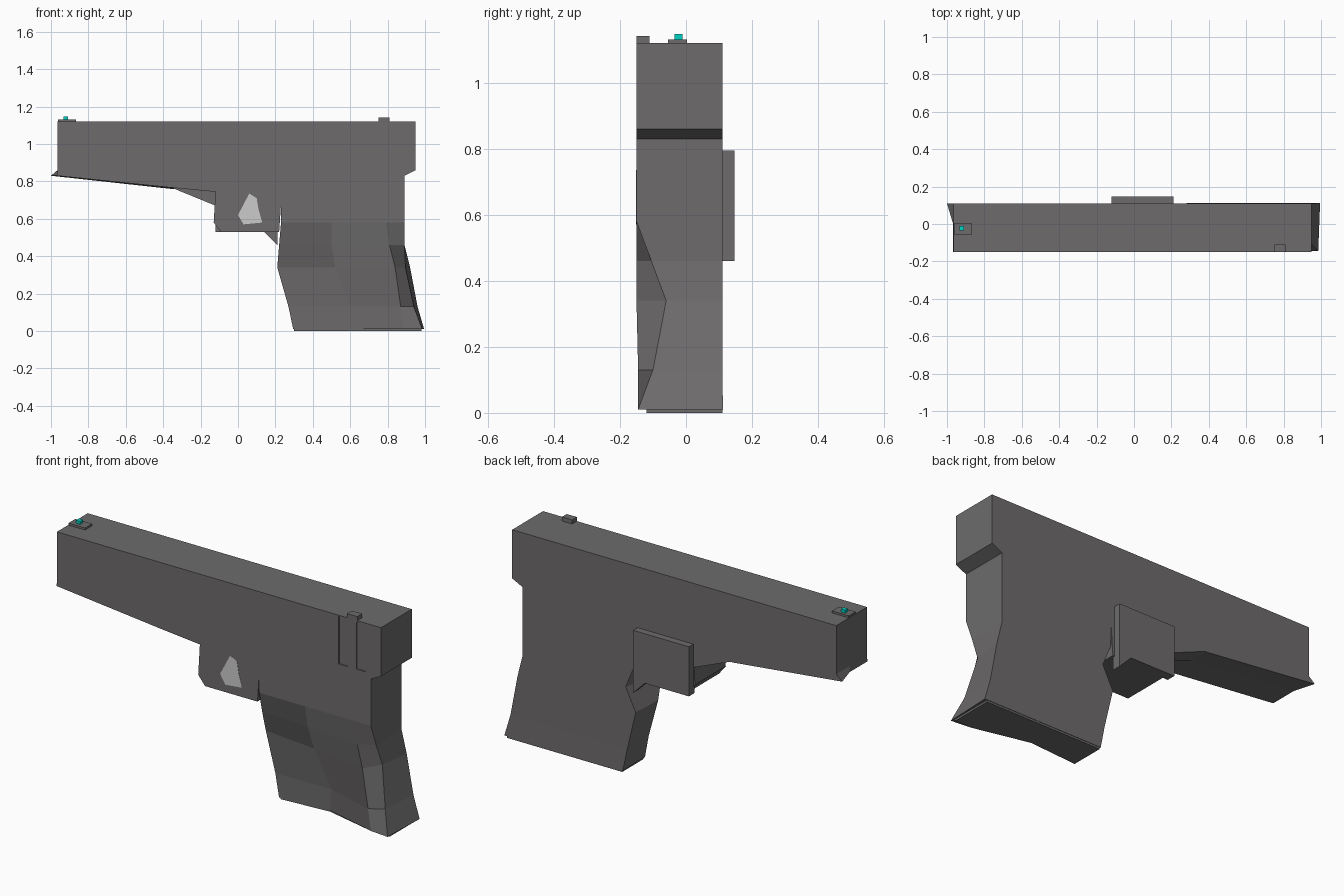
import bpy, bmesh

if "Cube" in bpy.data.objects:
    bpy.data.objects.remove(bpy.data.objects["Cube"])

FRONT, BACK = -0.15, 0.11


def material(name, rgb):
    m = bpy.data.materials.new(name)
    m.diffuse_color = (*rgb, 1)
    m.use_nodes = True
    m.node_tree.nodes["Principled BSDF"].inputs["Base Color"].default_value = m.diffuse_color
    return m


dark = material("dark_grey", (0.155, 0.148, 0.15))
light = material("light_grey", (0.6, 0.6, 0.6))
teal = material("teal", (0.0, 0.65, 0.55))


def loft(name, rings, mat=dark):
    """Skin a stack of equal-length rings and cap both ends."""
    bm = bmesh.new()
    loops = [[bm.verts.new(p) for p in ring] for ring in rings]
    n = len(loops[0])
    for a, b in zip(loops, loops[1:]):
        for i in range(n):
            j = (i + 1) % n
            bm.faces.new((a[i], a[j], b[j], b[i]))
    bm.faces.new(loops[0][::-1])
    bm.faces.new(loops[-1])
    bmesh.ops.recalc_face_normals(bm, faces=bm.faces)
    me = bpy.data.meshes.new(name)
    bm.to_mesh(me)
    bm.free()
    me.materials.append(mat)
    ob = bpy.data.objects.new(name, me)
    bpy.context.collection.objects.link(ob)
    return ob


def prism(name, pts, y0=FRONT, y1=BACK, back=None, mat=dark):
    return loft(name, [[(x, y0, z) for x, z in pts],
                       [(x, y1, z) for x, z in (back or pts)]], mat)


def box(name, x0, x1, y0, y1, z0, z1, mat=dark):
    return prism(name, [(x0, z0), (x1, z0), (x1, z1), (x0, z1)], y0, y1, mat=mat)


# Slide and frame; the lower muzzle corner flares only on the far half
upper = [(-0.965, 1.12), (0.95, 1.12), (0.95, 0.86), (0.89, 0.83), (0.89, 0.58),
         (0.23, 0.58), (0.23, 0.73), (-0.13, 0.745)]
straight = upper + [(-0.36, 0.767), (-0.967, 0.83), (-0.965, 0.86)]
flared = upper + [(-0.36, 0.76), (-1.0, 0.83), (-0.965, 0.86)]
body = loft("slide_and_frame", [[(x, y, z) for x, z in pts]
                                for y, pts in ((FRONT, straight), (0.0, straight), (BACK, flared))])

# Two shallow serrations on the front side of the slide
for k, x in enumerate((0.70, 0.805)):
    cutter = box(f"serration_cutter_{k}", x, x + 0.055, -0.2, FRONT + 0.005, 0.86, 1.115)
    cutter.hide_render = True
    cutter.hide_set(True)
    mod = body.modifiers.new("serration", "BOOLEAN")
    mod.object = cutter
    mod.solver = "EXACT"

# Trigger guard block, gusset ahead of it, side plate and trigger
prism("trigger_guard", [(-0.12, 0.75), (-0.13, 0.58), (-0.09, 0.53),
                        (0.22, 0.53), (0.23, 0.68), (0.23, 0.75)])
prism("guard_gusset", [(-0.36, 0.768), (-0.12, 0.67), (-0.12, 0.76)], 0.0, BACK)
prism("side_plate", [(-0.12, 0.53), (0.14, 0.53), (0.21, 0.46), (0.21, 0.795), (-0.12, 0.795)],
      BACK - 0.01, 0.147)
prism("trigger", [(0.06, 0.735), (0.0, 0.62), (0.03, 0.57), (0.13, 0.58), (0.11, 0.65), (0.10, 0.71)],
      FRONT - 0.001, -0.05, mat=light)

# Faceted grip: front-far, front-near, hollowed side, rear ridge, rear chamfer, rear-far
sections = [
    (0.58, [(0.23, 0.11), (0.23, -0.15), (0.50, -0.15), (0.79, -0.15), (0.89, -0.15), (0.89, 0.11)]),
    (0.46, [(0.28, 0.11), (0.22, -0.11), (0.50, -0.125), (0.81, -0.15), (0.89, -0.105), (0.89, 0.11)]),
    (0.34, [(0.22, 0.11), (0.21, -0.065), (0.52, -0.10), (0.84, -0.15), (0.895, -0.06), (0.92, 0.11)]),
    (0.13, [(0.27, 0.11), (0.27, -0.07), (0.60, -0.065), (0.87, -0.145), (0.94, -0.10), (0.96, 0.11)]),
    (0.01, [(0.295, 0.112), (0.295, -0.075), (0.58, -0.055), (0.88, -0.135), (0.985, -0.145), (0.995, 0.112)]),
]
loft("grip", [[(x, y, z) for x, y in ring] for z, ring in sections])
loft("grip_base", [[(x, y, z) for x, y in
                    [(0.30, 0.11), (0.30, -0.07), (0.58, -0.05), (0.88, -0.12), (0.98, -0.12), (0.98, 0.11)]]
                   for z in (0.012, 0.0)])

# Sights
box("rear_sight", 0.75, 0.81, FRONT, -0.11, 1.11, 1.142)
box("front_sight_base", -0.963, -0.865, -0.055, 0.003, 1.11, 1.131)
box("front_sight_dot", -0.932, -0.908, -0.035, -0.011, 1.125, 1.147, teal)
